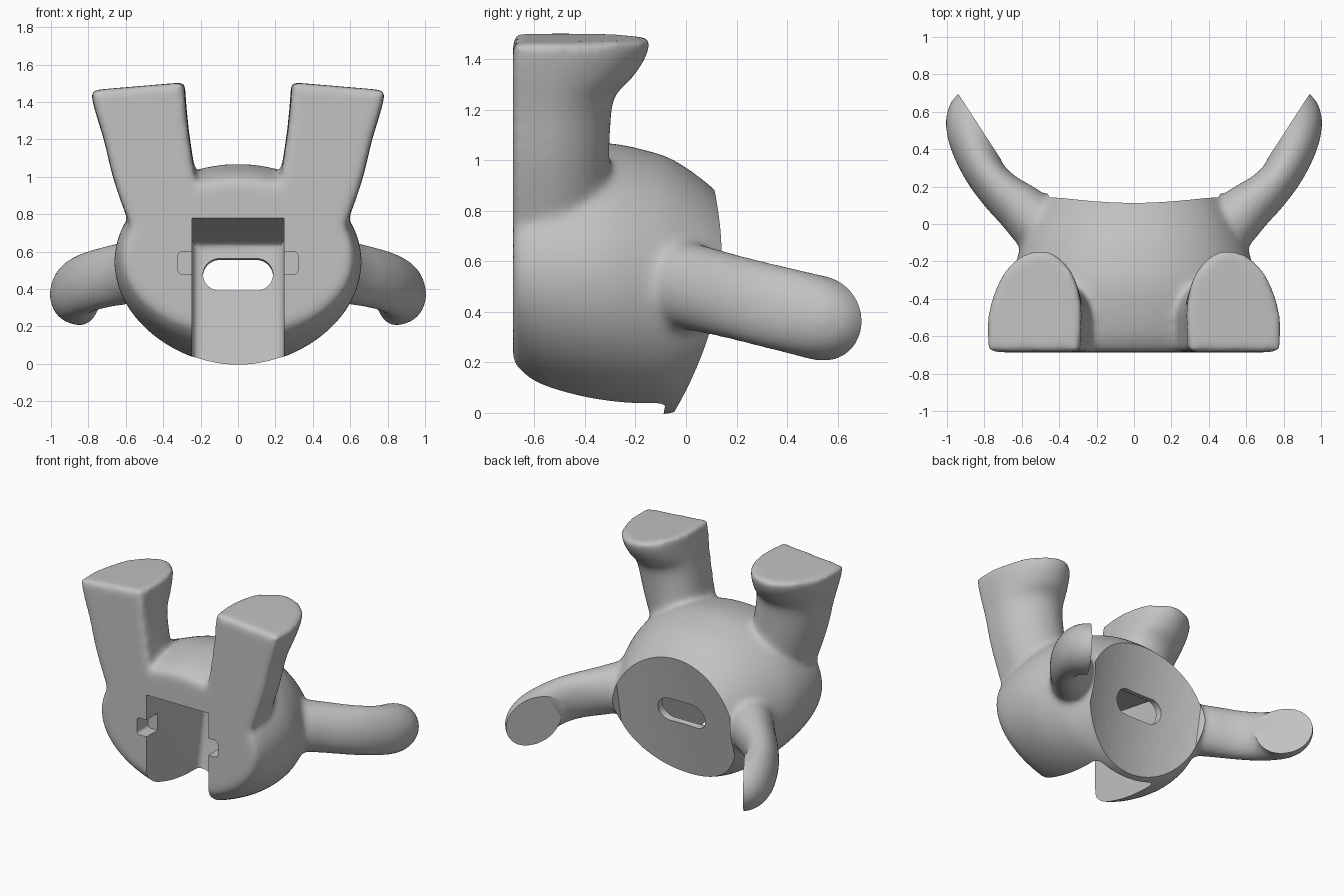
import bpy, bmesh, math
from mathutils import Vector, Matrix

if "Cube" in bpy.data.objects:
    bpy.data.objects.remove(bpy.data.objects["Cube"])

FRONT = -0.686
TILT = math.radians(-10.3)


def spline(rows, steps=5):
    """Catmull-Rom stations between rows of numbers."""
    out = []
    for i in range(len(rows) - 1):
        a, b, c, d = (rows[max(i - 1, 0)], rows[i], rows[i + 1],
                      rows[min(i + 2, len(rows) - 1)])
        for s in range(steps):
            t = s / steps
            out.append([q + t * (r - p) / 2 + t * t * (p - 2.5 * q + 2 * r - u / 2)
                        + t ** 3 * (1.5 * (q - r) + (u - p) / 2)
                        for p, q, r, u in zip(a, b, c, d)])
    return out + [list(rows[-1])]


def loft(bm, rings):
    """Skin a closed, capped solid through rings of equal length."""
    loops = [[bm.verts.new(p) for p in ring] for ring in rings]
    n = len(loops[0])
    for a, b in zip(loops, loops[1:]):
        for i in range(n):
            j = (i + 1) % n
            bm.faces.new((a[i], a[j], b[j], b[i]))
    bm.faces.new(loops[0][::-1])
    bm.faces.new(loops[-1])


def make_object(name, bm, matrix=None):
    if matrix:
        bm.transform(matrix)
    bmesh.ops.recalc_face_normals(bm, faces=bm.faces)
    mesh = bpy.data.meshes.new(name)
    bm.to_mesh(mesh)
    bm.free()
    obj = bpy.data.objects.new(name, mesh)
    bpy.context.collection.objects.link(obj)
    return obj


def box(bm, lo, hi):
    lo, hi = Vector(lo), Vector(hi)
    size = hi - lo
    bmesh.ops.create_cube(bm, size=1, matrix=Matrix.Translation((lo + hi) / 2)
                          @ Matrix.Diagonal((*size, 1)))


def turns(n, span=2 * math.pi):
    return [span * i / n for i in range(n)]


bm = bmesh.new()

# Torso: y, centre height, half height, half width
torso = [(FRONT, .572, .405, .61), (-.6, .558, .468, .64), (-.45, .549, .511, .66),
         (-.3, .538, .53, .655), (-.15, .516, .522, .615), (-.04, .5, .497, .57),
         (.1, .488, .408, .495), (.22, .48, .29, .41)]
loft(bm, [[(w * math.cos(t), y, c + h * math.sin(t)) for t in turns(64)]
          for y, c, h, w in spline(torso)])

# Legs with flared feet: height, inner x, outer x, back y
leg = [(.65, .17, .54, -.32), (.8, .2, .60, -.305), (1.0, .23, .667, -.303),
       (1.2, .26, .715, -.293), (1.27, .268, .735, -.266), (1.32, .273, .75, -.213),
       (1.41, .281, .775, -.155), (1.485, .283, .79, -.135)]
# Arms ending in a turned-in hand: inner x, inner y, outer x, outer y, vertical radius
arm = [(.27, .02, .46, -.24, .174), (.42, .115, .60, -.13, .172), (.52, .185, .71, 0, .17),
       (.61, .235, .8, .1, .168), (.68, .29, .89, .22, .168), (.705, .33, .955, .34, .168),
       (.714, .35, .993, .44, .168), (.72, .362, 1.008, .54, .168),
       (.724, .37, .992, .63, .168), (.73, .385, .942, .695, .168),
       (.688, .412, .9, .722, .168)]
SLOPE = -.245
arm_up = Vector((0, -SLOPE, .97))

for side in (1, -1):
    rings = []
    for z, xi, xo, yb in spline(leg):
        cx, a, cy = (xi + xo) / 2, (xo - xi) / 2, -.53
        ring = [(cx + a * math.cos(t) - .03 * math.sin(t), cy + (yb - cy) * math.sin(t))
                for t in turns(24, math.pi)] + [(cx - a, cy)]
        ring += [(cx - a * .98, FRONT), (cx + a * .98, FRONT)]
        rings.append([(side * x, y, z - .085 * (x - .53)) for x, y in ring])
    loft(bm, rings)

    rings = []
    for xi, yi, xo, yo, rv in spline(arm, 3):
        inner = Vector((xi, yi, .505 + SLOPE * yi))
        outer = Vector((xo, yo, .505 + SLOPE * yo))
        centre, across = (inner + outer) / 2, (outer - inner) / 2
        ring = [centre + across * math.cos(t) + arm_up * rv * math.sin(t)
                for t in turns(32)]
        rings.append([(side * v.x, v.y, v.z) for v in ring])
    loft(bm, rings)

body = make_object("torso_with_limbs", bm)
cutters = []

# Hollow neck seat at the back, flaring clear of the arms
bm = bmesh.new()
R = 1.3
arc = [(x / 20, R - math.sqrt(R * R - (x / 20) ** 2)) for x in range(-9, 10)]
outline = arc + [(.56, .35), (.5, .6), (-.5, .6), (-.56, .35)]
loft(bm, [[(x, y, z) for x, y in outline] for z in (-.7, .7)])
tilt = Matrix.Rotation(TILT, 4, 'X')
cutters.append(make_object("neck_cutter", bm, Matrix.Translation((0, .035, .455)) @ tilt))

# Tilted channel open to the front and below, rounded along its back wall
corner = Matrix.Translation((0, .03, .65)) @ tilt
bm = bmesh.new()
box(bm, (-.245, -1.2, -1.2), (.245, 0, 0))
back = [e for e in bm.edges if all(v.co.y > -.01 for v in e.verts)]
bmesh.ops.bevel(bm, geom=back, offset=.05, segments=6, profile=.5, affect='EDGES')
cutters.append(make_object("channel_cutter", bm, corner))

# Rounded slot through the back wall
bm = bmesh.new()
slot = [(math.copysign(.1, math.cos(t)) + .087 * math.cos(t), -.175 + .087 * math.sin(t))
        for t in [u + math.pi / 32 for u in turns(32)]]
loft(bm, [[(x, y, z) for x, z in slot] for y in (-.15, .25)])
cutters.append(make_object("slot_cutter", bm, corner))

# Side notches beside the channel
bm = bmesh.new()
box(bm, (-.32, -.8, .48), (.32, -.56, .6))
ends = [e for e in bm.edges if abs(e.verts[0].co.x - e.verts[1].co.x) < .01
        and abs(e.verts[0].co.z - e.verts[1].co.z) < .01]
bmesh.ops.bevel(bm, geom=ends, offset=.02, segments=3, profile=.5, affect='EDGES')
cutters.append(make_object("notch_cutter", bm))

# Flat palms
for side, name in ((1, "left"), (-1, "right")):
    bm = bmesh.new()
    box(bm, (-.205, 0, -.35), (.5, .4, .35))
    place = Matrix.Translation((.825, .52, .4)) @ Matrix.Rotation(math.radians(57), 4, 'Z')
    cutters.append(make_object(name + "_palm_cutter", bm,
                               Matrix.Diagonal((side, 1, 1, 1)) @ place))

# Fuse the solids with soft joints, then make the crisp cuts
fuse = body.modifiers.new("fuse", 'REMESH')
fuse.mode = 'VOXEL'
fuse.voxel_size = .015
soften = body.modifiers.new("soften", 'SMOOTH')
soften.factor = .5
soften.iterations = 32
for cutter in cutters:
    cutter.hide_render = True
    cut = body.modifiers.new(cutter.name, 'BOOLEAN')
    cut.operation = 'DIFFERENCE'
    cut.solver = 'EXACT'
    cut.object = cutter

bpy.context.view_layer.update()
graph = bpy.context.evaluated_depsgraph_get()
baked = bpy.data.meshes.new_from_object(body.evaluated_get(graph))
body.modifiers.clear()
body.data = baked
for cutter in cutters:
    bpy.data.objects.remove(cutter)

# Plain grey finish
grey = bpy.data.materials.new("plain_grey")
grey.use_nodes = True
colour = (.54, .54, .54, 1)
grey.diffuse_color = colour
grey.node_tree.nodes["Principled BSDF"].inputs["Base Color"].default_value = colour
body.data.materials.clear()
body.data.materials.append(grey)

bpy.ops.object.select_all(action='DESELECT')
body.select_set(True)
bpy.context.view_layer.objects.active = body
bpy.ops.object.shade_smooth_by_angle(angle=math.radians(40))
